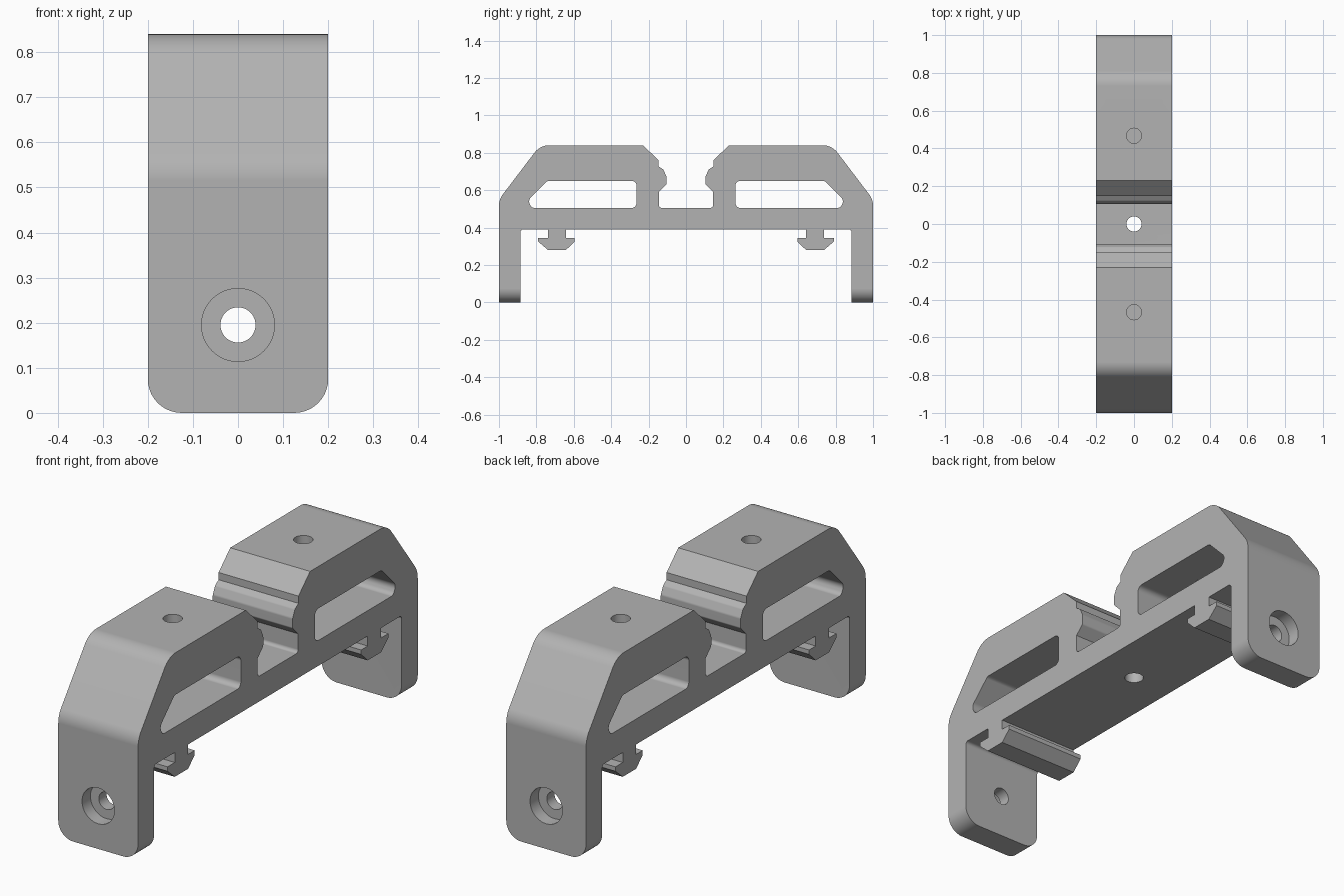
import bpy, bmesh, math
from mathutils import Vector

cube = bpy.data.objects.get("Cube")
if cube:
    bpy.data.objects.remove(cube, do_unlink=True)

HALF_WIDTH = 0.2

grey = bpy.data.materials.new("mid grey plastic")
grey.use_nodes = True
colour = (0.45, 0.45, 0.45, 1)
grey.diffuse_color = colour
grey.node_tree.nodes["Principled BSDF"].inputs["Base Color"].default_value = colour


def rounded(points, steps=8):
    """Replace each (y, z, radius) corner by an arc; radius 0 stays sharp."""
    out = []
    for i, (y, z, r) in enumerate(points):
        p = Vector((y, z))
        if r == 0:
            out.append(p)
            continue
        a = (Vector(points[i - 1][:2]) - p).normalized()
        b = (Vector(points[(i + 1) % len(points)][:2]) - p).normalized()
        half = a.angle(b) / 2
        centre = p + (a + b).normalized() * r / math.sin(half)
        start = p + a * r / math.tan(half) - centre
        end = p + b * r / math.tan(half) - centre
        sweep = start.angle_signed(end)
        for k in range(steps + 1):
            t = -sweep * k / steps
            c, s = math.cos(t), math.sin(t)
            out.append(centre + Vector((c * start.x - s * start.y,
                                        s * start.x + c * start.y)))
    return out


def extrude_profile(name, outline, half):
    """Solid made by sweeping a y-z outline across the width."""
    bm = bmesh.new()
    face = bm.faces.new([bm.verts.new((-half, p.x, p.y)) for p in outline])
    new = bmesh.ops.extrude_face_region(bm, geom=[face])["geom"]
    bmesh.ops.translate(bm, vec=(2 * half, 0, 0),
                        verts=[v for v in new if isinstance(v, bmesh.types.BMVert)])
    bmesh.ops.recalc_face_normals(bm, faces=bm.faces)
    return finish(name, bm)


def finish(name, bm):
    mesh = bpy.data.meshes.new(name)
    bm.to_mesh(mesh)
    bm.free()
    mesh.materials.append(grey)
    obj = bpy.data.objects.new(name, mesh)
    bpy.context.collection.objects.link(obj)
    return obj


def drill(name, radius, start, end):
    """Cylinder cutter between two points."""
    a, b = Vector(start), Vector(end)
    bm = bmesh.new()
    bmesh.ops.create_cone(bm, cap_ends=True, segments=48, radius1=radius,
                          radius2=radius, depth=(b - a).length)
    turn = (b - a).to_track_quat('Z', 'Y').to_matrix().to_4x4()
    bmesh.ops.transform(bm, matrix=turn, verts=bm.verts)
    bmesh.ops.translate(bm, vec=(a + b) / 2, verts=bm.verts)
    return finish(name, bm)


# Half outline: channel, snap lip, shoulder, leg, then hanging rail hook
half = [
    (0.145, 0.505, 0.015), (0.145, 0.59, 0), (0.105, 0.63, 0.012),
    (0.105, 0.675, 0.02), (0.122, 0.711, 0.015), (0.147, 0.727, 0),
    (0.147, 0.76, 0), (0.23, 0.84, 0), (0.78, 0.84, 0.1), (1, 0.55, 0.1),
    (1, 0, 0), (0.885, 0, 0), (0.885, 0.39, 0.015),
    (0.738, 0.39, 0), (0.738, 0.345, 0), (0.79, 0.345, 0), (0.79, 0.325, 0),
    (0.738, 0.28, 0), (0.642, 0.28, 0), (0.595, 0.325, 0), (0.595, 0.345, 0),
    (0.642, 0.345, 0), (0.642, 0.39, 0),
]
full = half + [(-y, z, r) for y, z, r in reversed(half)]
bracket = extrude_profile("bracket", rounded(full), HALF_WIDTH)

# Round the lower corners of both legs
bm = bmesh.new()
bm.from_mesh(bracket.data)
foot_edges = [e for e in bm.edges
              if all(abs(v.co.z) < 1e-4 for v in e.verts)
              and abs(e.verts[0].co.x - e.verts[1].co.x) < 1e-4]
bmesh.ops.bevel(bm, geom=foot_edges, offset=0.075, segments=10,
                profile=0.5, affect='EDGES')
bm.to_mesh(bracket.data)
bm.free()

# Side windows, screw holes and counterbores
window = [(0.265, 0.505, 0.025), (0.265, 0.65, 0.025), (0.74, 0.65, 0.025),
          (0.845, 0.545, 0.03), (0.825, 0.505, 0.025)]
cutters = [drill("centre_hole", 0.04, (0, 0, 0.3), (0, 0, 0.6))]
for s in (-1, 1):
    outline = rounded([(s * y, z, r) for y, z, r in window])
    cutters += [
        extrude_profile("window", outline, HALF_WIDTH + 0.1),
        drill("top_hole", 0.04, (0, s * 0.467, 0.58), (0, s * 0.467, 0.9)),
        drill("leg_hole", 0.039, (0, s * 0.8, 0.195), (0, s * 1.1, 0.195)),
        drill("counterbore", 0.081, (0, s * 0.94, 0.195), (0, s * 1.1, 0.195)),
    ]
for cutter in cutters:
    mod = bracket.modifiers.new(cutter.name, 'BOOLEAN')
    mod.operation = 'DIFFERENCE'
    mod.solver = 'EXACT'
    mod.object = cutter

# Apply the cuts and drop the cutters
graph = bpy.context.evaluated_depsgraph_get()
bracket.data = bpy.data.meshes.new_from_object(bracket.evaluated_get(graph))
bracket.modifiers.clear()
for cutter in cutters:
    bpy.data.objects.remove(cutter, do_unlink=True)

# Smooth the fillets while keeping the flats crisp
bpy.ops.object.select_all(action='DESELECT')
bracket.select_set(True)
bpy.context.view_layer.objects.active = bracket
bpy.ops.object.shade_smooth_by_angle(angle=math.radians(25))
weighted = bracket.modifiers.new("crisp_flats", 'WEIGHTED_NORMAL')
weighted.keep_sharp = True
